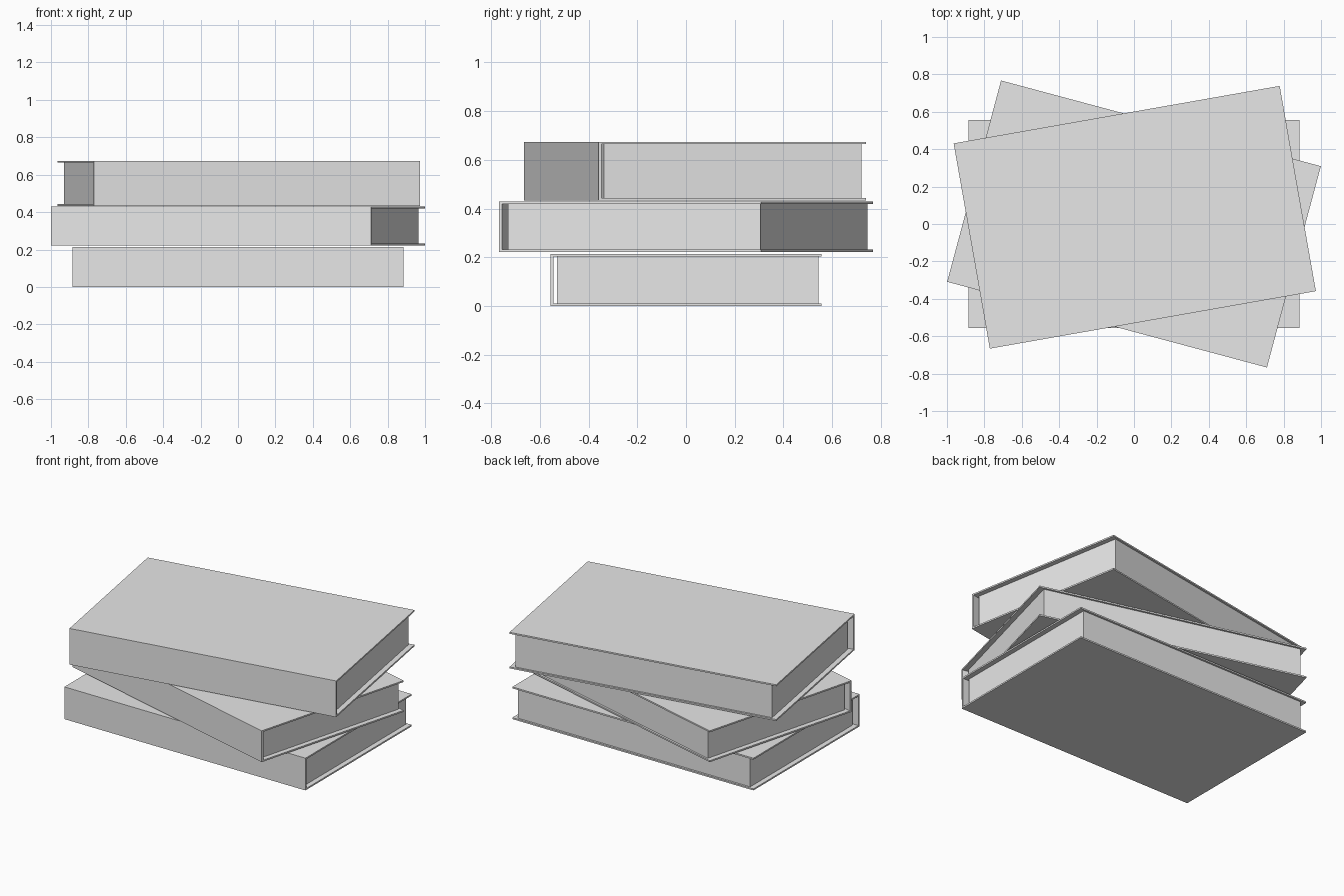
import bpy
import bmesh
from math import radians

cube = bpy.data.objects.get("Cube")
if cube:
    bpy.data.objects.remove(cube, do_unlink=True)

grey = bpy.data.materials.new("light_grey")
grey.use_nodes = True
grey.diffuse_color = (0.8, 0.8, 0.8, 1)
grey.node_tree.nodes["Principled BSDF"].inputs["Base Color"].default_value = (0.8, 0.8, 0.8, 1)

HALF_WIDTH, HALF_DEPTH = 0.885, 0.557
BOARD, SPINE = 0.01, 0.013


def extrude_profile(name, profile, half_width):
    """Extrude a closed (y, z) profile along x, centred on x = 0."""
    bm = bmesh.new()
    face = bm.faces.new([bm.verts.new((-half_width, y, z)) for y, z in profile])
    new = bmesh.ops.extrude_face_region(bm, geom=[face])["geom"]
    verts = [v for v in new if isinstance(v, bmesh.types.BMVert)]
    bmesh.ops.translate(bm, vec=(2 * half_width, 0, 0), verts=verts)
    bmesh.ops.recalc_face_normals(bm, faces=bm.faces)
    mesh = bpy.data.meshes.new(name)
    bm.to_mesh(mesh)
    bm.free()
    mesh.materials.append(grey)
    obj = bpy.data.objects.new(name, mesh)
    bpy.context.collection.objects.link(obj)
    return obj


def book(name, bottom, top, angle, x=0, y=0):
    h, d = top - bottom, HALF_DEPTH
    # Cover: two boards joined by the front spine
    cover = extrude_profile(name + "_cover", [
        (-d, 0), (d, 0), (d, BOARD), (SPINE - d, BOARD),
        (SPINE - d, h - BOARD), (d, h - BOARD), (d, h), (-d, h)], HALF_WIDTH)
    # Page block, inset from the boards and set off from the spine
    back, front = d - 0.013, 0.028 - d
    pages = extrude_profile(name + "_pages", [
        (front, BOARD), (back, BOARD), (back, h - BOARD), (front, h - BOARD)], 0.852)
    for part in (cover, pages):
        part.location = (x, y, bottom)
        part.rotation_euler.z = radians(angle)


book("bottom_book", 0, 0.214, 0)
book("middle_book", 0.221, 0.429, -15)
book("top_book", 0.434, 0.674, 10, 0.004, 0.036)
